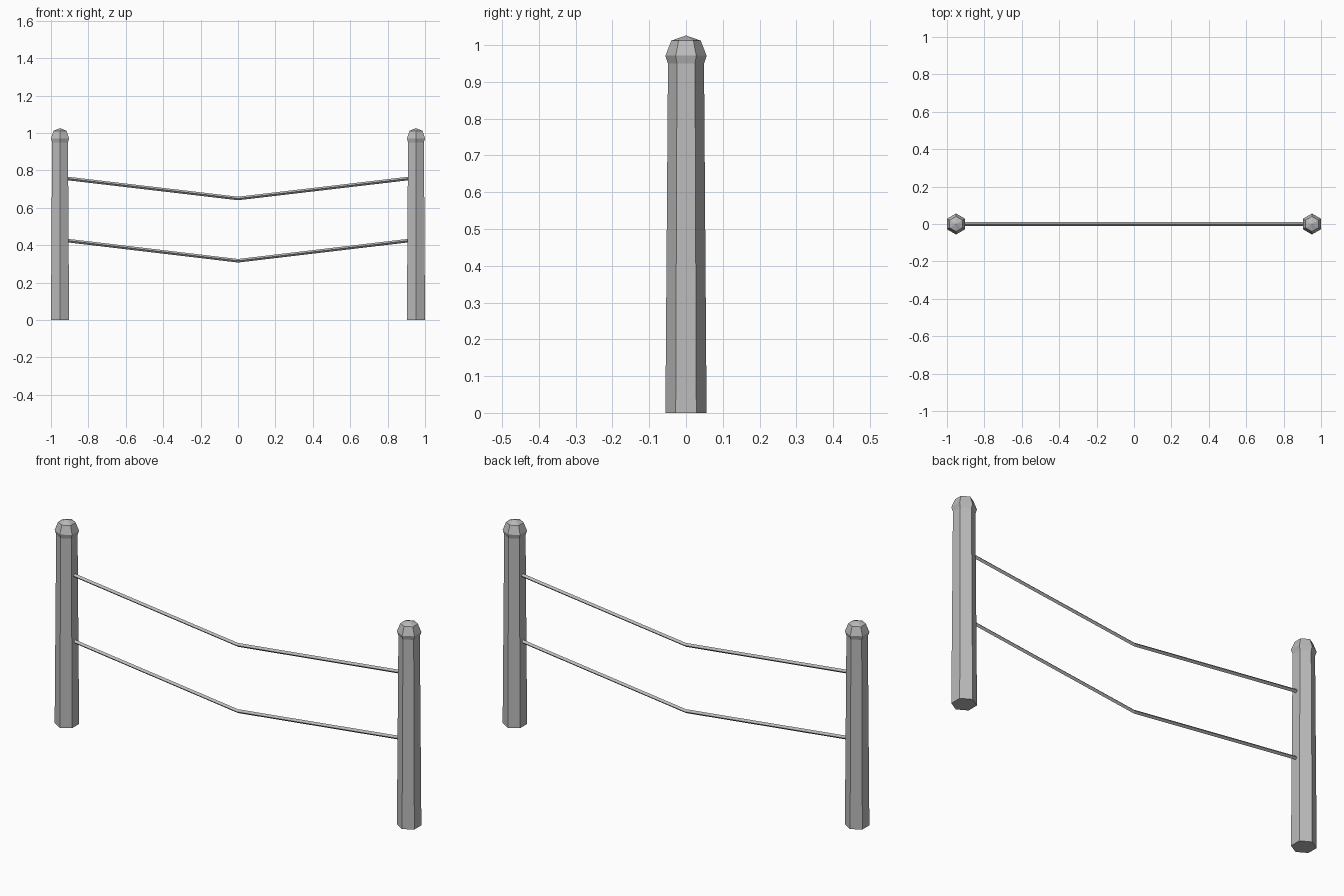
import bpy
import bmesh
import math
from mathutils import Vector

default = bpy.data.objects.get("Cube")
if default:
    bpy.data.objects.remove(default, do_unlink=True)

grey = bpy.data.materials.new("plain_grey")
grey.use_nodes = True
colour = (0.5, 0.5, 0.5, 1)
grey.diffuse_color = colour
grey.node_tree.nodes["Principled BSDF"].inputs["Base Color"].default_value = colour

POST_X = 0.9515


def loft(name, rings, location=(0, 0, 0)):
    """Bridge equal-sized rings of points, cap both ends, and add the object."""
    bm = bmesh.new()
    loops = [[bm.verts.new(p) for p in ring] for ring in rings]
    n = len(loops[0])
    for a, b in zip(loops, loops[1:]):
        for i in range(n):
            j = (i + 1) % n
            bm.faces.new((a[i], a[j], b[j], b[i]))
    bm.faces.new(loops[0][::-1])
    bm.faces.new(loops[-1])
    bmesh.ops.remove_doubles(bm, verts=bm.verts, dist=0.0005)
    bmesh.ops.recalc_face_normals(bm, faces=bm.faces)
    mesh = bpy.data.meshes.new(name)
    bm.to_mesh(mesh)
    bm.free()
    mesh.materials.append(grey)
    obj = bpy.data.objects.new(name, mesh)
    obj.location = location
    bpy.context.collection.objects.link(obj)
    return obj


def hexagon(radius, z):
    # Corners point to the front and back
    angles = [math.radians(30 + 60 * i) for i in range(6)]
    return [Vector((radius * math.cos(a), radius * math.sin(a), z)) for a in angles]


def diamond(x, z, r=0.0095):
    return [Vector((x, 0, z + r)), Vector((x, -r, z)),
            Vector((x, 0, z - r)), Vector((x, r, z))]


# Tapered six-sided posts with a flared, pointed cap
profile = [(0.056, 0), (0.049, 0.95), (0.056, 0.971), (0.04, 1.012)]
for side, sign in (("left", 1), ("right", -1)):
    rings = [hexagon(r, z) for r, z in profile]
    post = loft(side + "_post", rings, (sign * POST_X, 0, 0))
    # Raise the flat top into a low point
    bm = bmesh.new()
    bm.from_mesh(post.data)
    top = max(bm.faces, key=lambda f: f.calc_center_median().z)
    tip = bmesh.ops.poke(bm, faces=[top])["verts"][0]
    tip.co.z = 1.026
    bm.to_mesh(post.data)
    bm.free()

# Sagging ropes, four-sided, kinked in the middle
END_X = POST_X - 0.03
for name, end_z, mid_z in (("upper_rope", 0.758, 0.65), ("lower_rope", 0.426, 0.317)):
    loft(name, [diamond(-END_X, end_z), diamond(0, mid_z), diamond(END_X, end_z)])
